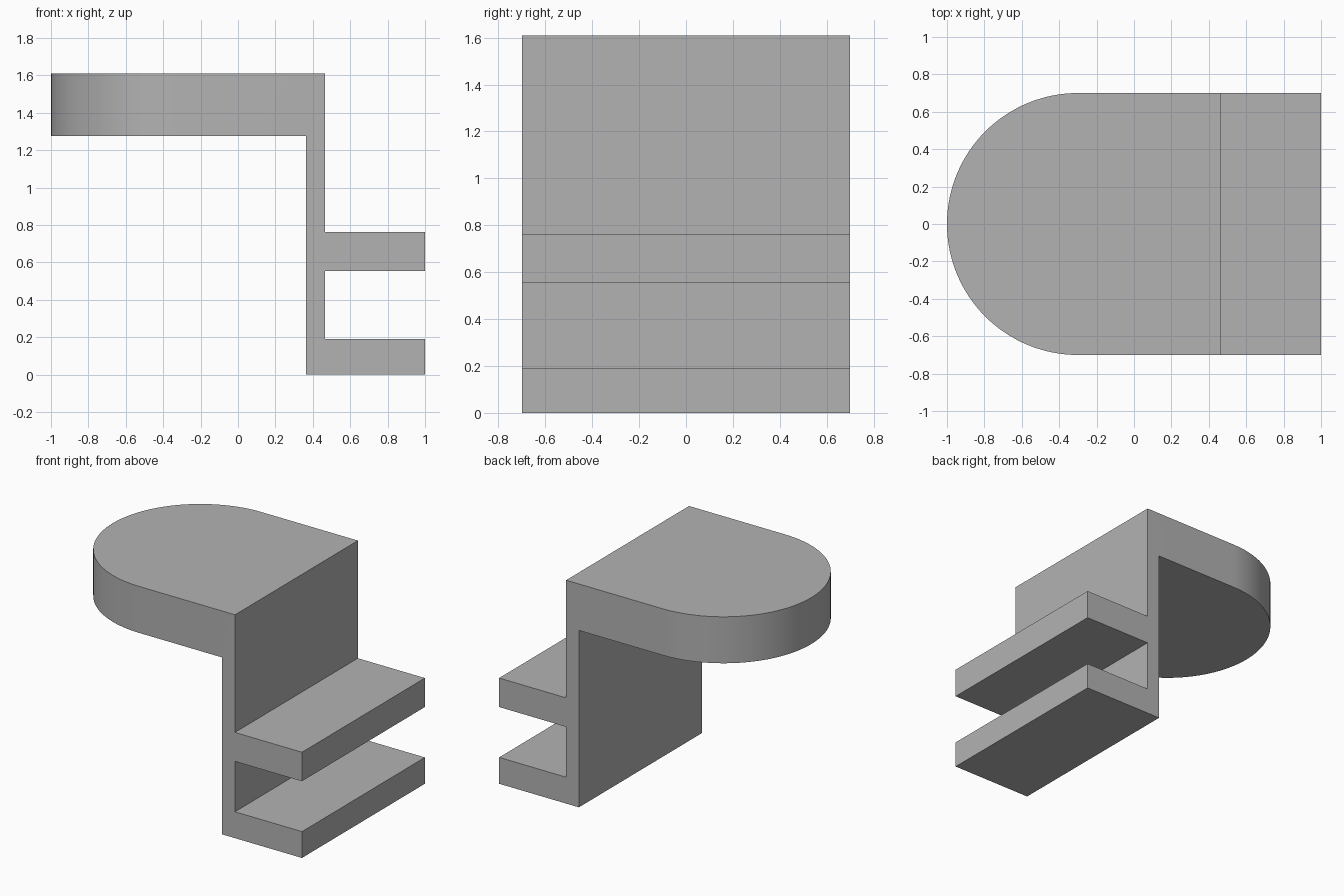
import bpy
import bmesh
from math import sin, cos, pi

cube = bpy.data.objects.get("Cube")
if cube:
    bpy.data.objects.remove(cube)

# Main dimensions
HALF_WIDTH = 0.70
WALL_IN, WALL_OUT, END = 0.364, 0.466, 1.0
HEIGHT, PLATE_BOTTOM = 1.61, 1.275
ARC_CENTRE = -0.30
ARC_STEPS = 64

grey = bpy.data.materials.new("plain grey")
grey.use_nodes = True
colour = (0.45, 0.45, 0.45, 1)
grey.diffuse_color = colour
grey.node_tree.nodes["Principled BSDF"].inputs["Base Color"].default_value = colour


def prism(name, outline, offset):
    """Extrude a closed outline of 3D points along an offset."""
    bm = bmesh.new()
    face = bm.faces.new([bm.verts.new(p) for p in outline])
    grown = bmesh.ops.extrude_face_region(bm, geom=[face])["geom"]
    verts = [g for g in grown if isinstance(g, bmesh.types.BMVert)]
    bmesh.ops.translate(bm, verts=verts, vec=offset)
    bmesh.ops.recalc_face_normals(bm, faces=bm.faces)
    mesh = bpy.data.meshes.new(name)
    bm.to_mesh(mesh)
    bm.free()
    mesh.materials.append(grey)
    obj = bpy.data.objects.new(name, mesh)
    bpy.context.collection.objects.link(obj)
    return obj


# Side profile: top plate, upright wall and two shelves, oversized in width
profile = [
    (WALL_IN, 0), (END, 0), (END, 0.19), (WALL_OUT, 0.19),
    (WALL_OUT, 0.553), (END, 0.553), (END, 0.762), (WALL_OUT, 0.762),
    (WALL_OUT, HEIGHT), (-1.2, HEIGHT), (-1.2, PLATE_BOTTOM), (WALL_IN, PLATE_BOTTOM),
]
bracket = prism("shelf_bracket", [(x, -0.9, z) for x, z in profile], (0, 1.8, 0))

# Plan outline: straight sides with a half-round end
arc = [pi / 2 + pi * i / ARC_STEPS for i in range(ARC_STEPS + 1)]
plan = [(ARC_CENTRE + HALF_WIDTH * cos(a), HALF_WIDTH * sin(a), -0.2) for a in arc]
plan += [(1.2, -HALF_WIDTH, -0.2), (1.2, HALF_WIDTH, -0.2)]
cutter = prism("plan_cutter", plan, (0, 0, 2.2))
cutter.hide_render = True

# Trim the profile to the plan outline
trim = bracket.modifiers.new("round end", "BOOLEAN")
trim.operation = "INTERSECT"
trim.solver = "EXACT"
trim.object = cutter
bpy.context.view_layer.objects.active = bracket
bracket.select_set(True)
cutter.select_set(False)
bpy.ops.object.modifier_apply(modifier=trim.name)
bpy.data.objects.remove(cutter)

# Smooth the round end, keep the corners sharp
bpy.ops.object.shade_smooth_by_angle(angle=pi / 6)
